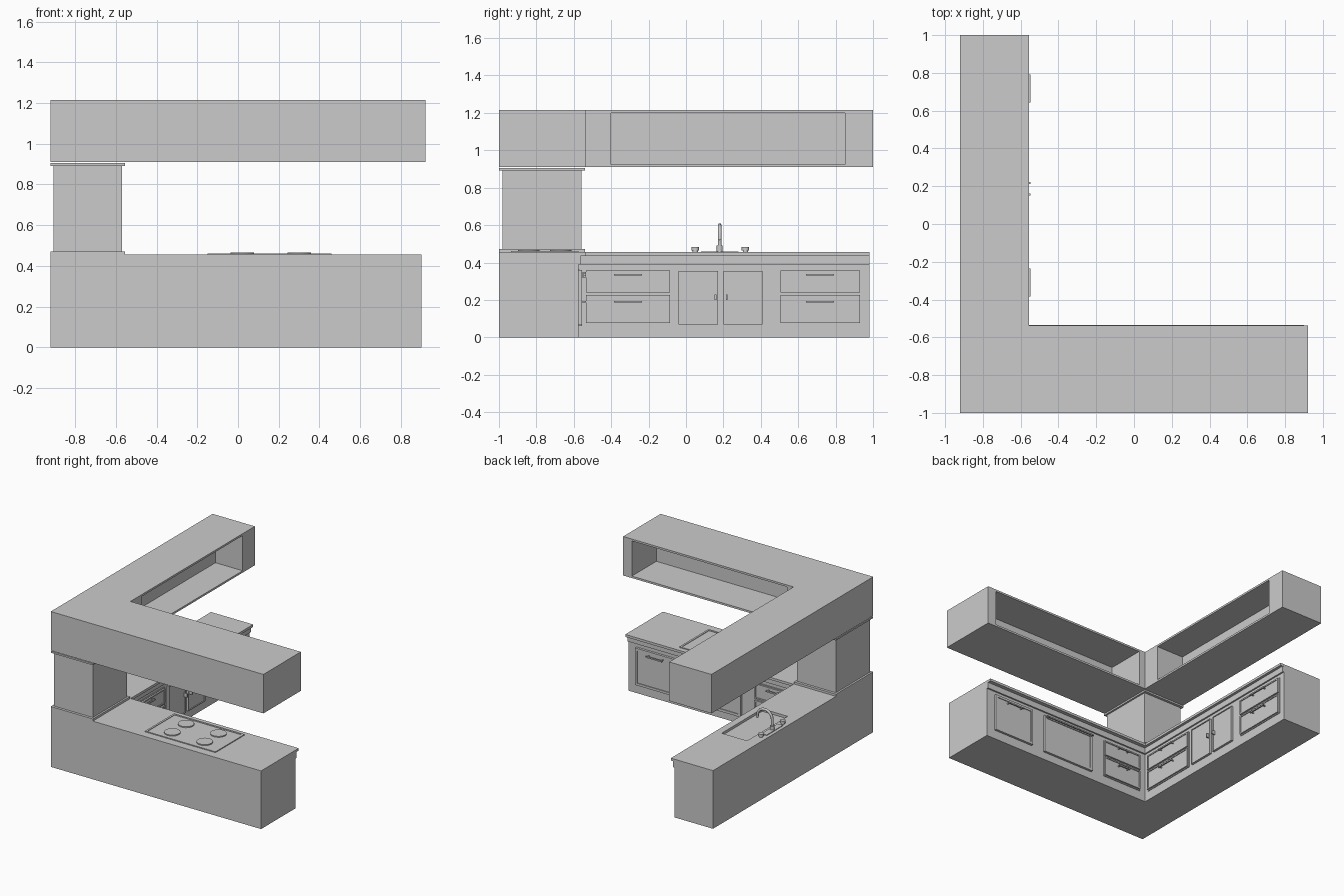
import bpy, bmesh, math
from mathutils import Vector

if "Cube" in bpy.data.objects:
    bpy.data.objects.remove(bpy.data.objects["Cube"])

YA, XB = -0.575, -0.587      # inner faces of the two base cabinet arms


def make(name, bm):
    bmesh.ops.recalc_face_normals(bm, faces=bm.faces)
    me = bpy.data.meshes.new(name)
    bm.to_mesh(me)
    bm.free()
    ob = bpy.data.objects.new(name, me)
    bpy.context.collection.objects.link(ob)
    return ob


def box(name, x0, x1, y0, y1, z0, z1):
    bm = bmesh.new()
    bmesh.ops.create_cube(bm, size=1)
    for v in bm.verts:
        v.co = Vector(((x0 + x1) / 2 + v.co.x * (x1 - x0),
                       (y0 + y1) / 2 + v.co.y * (y1 - y0),
                       (z0 + z1) / 2 + v.co.z * (z1 - z0)))
    return make(name, bm)


def l_slab(name, xi, yi, xe, ye, z0, z1):
    pts = [(-.92, -1), (xe, -1), (xe, yi), (xi, yi), (xi, ye), (-.92, ye)]
    bm = bmesh.new()
    f = bm.faces.new([bm.verts.new((x, y, z0)) for x, y in pts])
    r = bmesh.ops.extrude_face_region(bm, geom=[f])
    bmesh.ops.translate(bm, vec=(0, 0, z1 - z0),
                        verts=[v for v in r['geom'] if isinstance(v, bmesh.types.BMVert)])
    return make(name, bm)


def cylinder(name, x, y, z0, z1, r, n=24):
    bm = bmesh.new()
    bmesh.ops.create_cone(bm, cap_ends=True, segments=n, radius1=r, radius2=r, depth=z1 - z0)
    bmesh.ops.translate(bm, verts=bm.verts, vec=(x, y, (z0 + z1) / 2))
    ob = make(name, bm)
    bpy.context.view_layer.objects.active = ob
    ob.select_set(True)
    bpy.ops.object.shade_smooth_by_angle()
    ob.select_set(False)
    return ob


def cut(ob, *dims):
    c = box("cutter", *dims)
    c.hide_render = True
    c.hide_set(True)
    m = ob.modifiers.new("cut", 'BOOLEAN')
    m.operation, m.solver, m.object = 'DIFFERENCE', 'EXACT', c
    # apply the cut, then drop the helper
    bpy.context.view_layer.objects.active = ob
    ob.select_set(True)
    bpy.ops.object.modifier_apply(modifier="cut")
    ob.select_set(False)
    bpy.data.objects.remove(c)


# box on an arm's inner face: u runs along the arm, d out of the face
def on_arm(name, arm, u0, u1, d0, d1, z0, z1):
    if arm == 'A':
        return box(name, u0, u1, YA + d0, YA + d1, z0, z1)
    return box(name, XB + d0, XB + d1, u0, u1, z0, z1)


def front(name, arm, u0, u1, z0, z1, rim=.010):
    # slab with a sunken centre panel
    ob = on_arm(name, arm, u0, u1, -.005, .018, z0, z1)
    d = (u0 + rim, u1 - rim, .012, .05, z0 + rim, z1 - rim)
    if arm == 'A':
        cut(ob, d[0], d[1], YA + d[2], YA + d[3], d[4], d[5])
    else:
        cut(ob, XB + d[2], XB + d[3], d[0], d[1], d[4], d[5])


def handle(name, arm, c, w, z):
    on_arm(name + "_bar", arm, c - w / 2, c + w / 2, .030, .040, z - .005, z + .005)
    for s in (-1, 1):
        u = c + s * (w / 2 - .01)
        on_arm(name + "_post", arm, u - .004, u + .004, .01, .032, z - .004, z + .004)


# wall cabinets with open niches
upper = l_slab("wall_cabinet", -.555, -.537, .92, 1, .91, 1.215)
cut(upper, -.79, -.5, -.4, .85, .925, 1.2)
cut(upper, -.5, .845, -.84, -.5, .925, 1.2)

# corner column with trims
box("corner_column", -.905, -.57, -.98, -.56, .46, .90)
box("column_top_trim", -.92, -.556, -1, -.54, .892, .905)
box("column_base_trim", -.92, -.556, -1, -.54, .45, .472)

# base cabinets, under-counter band and worktop
base = l_slab("base_cabinet", XB, YA, .9, .98, 0, .436)
l_slab("counter_band", XB + .012, YA + .012, .9, .98, .39, .4355)
top = l_slab("worktop", -.555, -.535, .9, .98, .436, .455)

# sink basin
basin = (-.83, -.61, -.07, .43)
cut(top, *basin, .3, .6)
cut(base, *basin, .33, .6)
cylinder("drain", -.72, .18, .328, .334, .022)

# faucet and taps
box("faucet_plate", -.895, -.85, .08, .28, .454, .46)
cylinder("faucet_base", -.873, .18, .455, .49, .016, 16)
cu = bpy.data.curves.new("faucet_spout", 'CURVE')
cu.dimensions, cu.bevel_depth, cu.bevel_resolution, cu.use_fill_caps = '3D', .010, 2, True
path = [(-.873, .46), (-.873, .53)]
path += [(-.808 - .065 * math.cos(a), .535 + .065 * math.sin(a))
         for a in [math.pi * i / 10 for i in range(1, 10)]] + [(-.743, .52)]
sp = cu.splines.new('POLY')
sp.points.add(len(path) - 1)
for p, (x, z) in zip(sp.points, path):
    p.co = (x, .18, z, 1)
bpy.context.collection.objects.link(bpy.data.objects.new("faucet_spout", cu))
for y in (.05, .318):
    cylinder("tap", -.873, y, .45, .47, .014, 16)
    cylinder("tap_knob", -.873, y, .465, .482, .02, 16)

# cooktop with raised rim and four burners
hob = box("cooktop", -.15, .46, -.935, -.575, .45, .462)
cut(hob, -.135, .445, -.92, -.59, .458, .5)
for x in (.02, .3):
    for y in (-.84, -.67):
        cylinder("burner", x, y, .456, .466, .058)

# drawer stacks
for arm, u0, u1, w in (('B', -.535, -.085, .15), ('B', .505, .93, .15), ('A', -.53, -.2, .1)):
    on_arm("drawer_frame", arm, u0 - .005, u1 + .005, -.005, .006, .07, .362)
    for z0, z1, zh in ((.077, .226, .19), (.24, .357, .335)):
        front("drawer", arm, u0, u1, z0, z1)
        handle("drawer_handle", arm, (u0 + u1) / 2, w, zh)

# sink doors with knobs
for u0, u1, k in ((-.04, .17, .157), (.2, .41, .218)):
    front("sink_door", 'B', u0, u1, .07, .355, .006)
    on_arm("door_knob", 'B', k - .005, k + .005, .01, .04, .2, .23)

# dishwasher door and oven
front("appliance_door", 'A', .48, .83, .07, .36, .018)
handle("appliance_handle", 'A', .655, .14, .325)
front("oven_door", 'A', -.08, .37, .06, .36, .02)
handle("oven_handle", 'A', .145, .44, .345)
